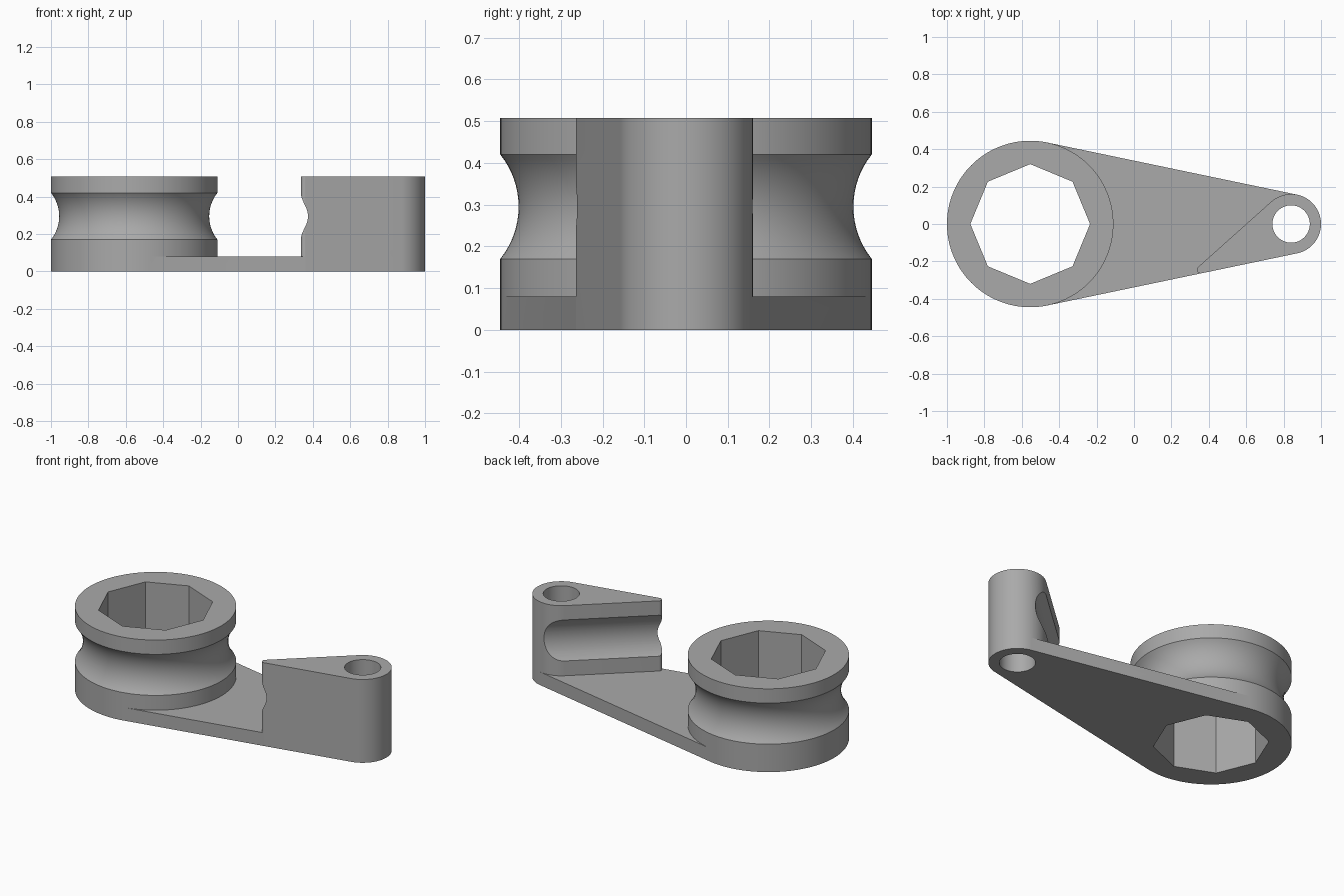
import bpy
import bmesh
from math import sin, cos, pi, asin, sqrt
from mathutils import Vector, Matrix, geometry

cube = bpy.data.objects.get("Cube")
if cube:
    bpy.data.objects.remove(cube, do_unlink=True)

HEIGHT, PLATE = 0.507, 0.08
WHEEL, WHEEL_R = Vector((-0.555, 0)), 0.445
HUB, HUB_R = Vector((0.84, 0)), 0.16
TIP, TIP_R = Vector((0.357, -0.244)), 0.02
GROOVE_Z, GROOVE_HALF, GROOVE_DEPTH = 0.295, 0.125, 0.044
GROOVE_R = (GROOVE_HALF ** 2 + GROOVE_DEPTH ** 2) / (2 * GROOVE_DEPTH)

grey = bpy.data.materials.new("plain grey")
grey.use_nodes = True
colour = (0.4, 0.4, 0.4, 1)
grey.diffuse_color = colour
grey.node_tree.nodes["Principled BSDF"].inputs["Base Color"].default_value = colour


def finish(name, bm):
    bmesh.ops.recalc_face_normals(bm, faces=bm.faces)
    mesh = bpy.data.meshes.new(name)
    bm.to_mesh(mesh)
    bm.free()
    mesh.materials.append(grey)
    obj = bpy.data.objects.new(name, mesh)
    bpy.context.collection.objects.link(obj)
    return obj


def circle(centre, radius, count):
    return [centre + radius * Vector((cos(2 * pi * i / count), sin(2 * pi * i / count)))
            for i in range(count)]


def prism(name, points, z0, z1):
    """Upright solid on the convex outline of the points."""
    outline = [points[i] for i in geometry.convex_hull_2d(points)]
    bm = bmesh.new()
    base = bm.faces.new([bm.verts.new((p.x, p.y, z0)) for p in outline])
    top = bmesh.ops.extrude_face_region(bm, geom=[base], use_keep_orig=True)["geom"]
    verts = [v for v in top if isinstance(v, bmesh.types.BMVert)]
    bmesh.ops.translate(bm, verts=verts, vec=(0, 0, z1 - z0))
    return finish(name, bm)


def lathe(name, centre, profile, count):
    """Solid turned about an upright axis, with flat end caps."""
    bm = bmesh.new()
    rings = [[bm.verts.new((p.x, p.y, z)) for p in circle(centre, r, count)]
             for r, z in profile]
    for low, high in zip(rings, rings[1:]):
        for i in range(count):
            j = (i + 1) % count
            bm.faces.new((low[i], low[j], high[j], high[i]))
    bm.faces.new(rings[0])
    bm.faces.new(rings[-1])
    return finish(name, bm)


def combine(target, other, operation):
    other.hide_render = True
    mod = target.modifiers.new(operation, "BOOLEAN")
    mod.operation, mod.object, mod.solver = operation, other, "EXACT"
    bpy.context.view_layer.objects.active = target
    bpy.ops.object.modifier_apply(modifier=mod.name)
    bpy.data.objects.remove(other, do_unlink=True)


# Grooved wheel
profile = [(WHEEL_R, 0)]
half_angle = asin(GROOVE_HALF / GROOVE_R)
for i in range(17):
    a = half_angle * (i / 8 - 1)
    profile.append((WHEEL_R - GROOVE_DEPTH + GROOVE_R * (1 - cos(a)),
                    GROOVE_Z + GROOVE_R * sin(a)))
profile.append((WHEEL_R, HEIGHT))
wheel = lathe("grooved_wheel", WHEEL, profile, 128)

# Tapered base plate
plate = prism("base_plate", circle(WHEEL, WHEEL_R, 128) + circle(HUB, HUB_R, 96), 0, PLATE)

# Pivot block with a pointed tail
block = prism("pivot_block", circle(HUB, HUB_R, 96) + circle(TIP, TIP_R, 48), 0, HEIGHT)

# Straight groove along the inner face of the block
span = HUB - TIP
face_angle = Vector((1, 0)).angle_signed(span) * -1 + asin((HUB_R - TIP_R) / span.length)
along = Vector((cos(face_angle), sin(face_angle)))
outward = Vector((-along.y, along.x))
axis = TIP + along * 0.25 + outward * (TIP_R - GROOVE_DEPTH + GROOVE_R)
bm = bmesh.new()
bmesh.ops.create_cone(bm, cap_ends=True, segments=96, radius1=GROOVE_R, radius2=GROOVE_R,
                      depth=2, matrix=Matrix.Translation((axis.x, axis.y, GROOVE_Z))
                      @ Vector((along.x, along.y, 0)).to_track_quat("Z", "Y").to_matrix().to_4x4())
combine(block, finish("groove_cutter", bm), "DIFFERENCE")

# Join the solids, then cut the octagonal bore and the pivot hole
arm = plate
arm.name = "pulley_arm"
combine(arm, wheel, "UNION")
combine(arm, block, "UNION")
combine(arm, prism("bore_cutter", circle(WHEEL, 0.32, 8), -0.1, HEIGHT + 0.1), "DIFFERENCE")
combine(arm, prism("hole_cutter", circle(HUB, 0.1, 64), -0.1, HEIGHT + 0.1), "DIFFERENCE")

bpy.ops.object.select_all(action="DESELECT")
arm.select_set(True)
bpy.context.view_layer.objects.active = arm
bpy.ops.object.shade_smooth_by_angle(angle=pi / 7)
